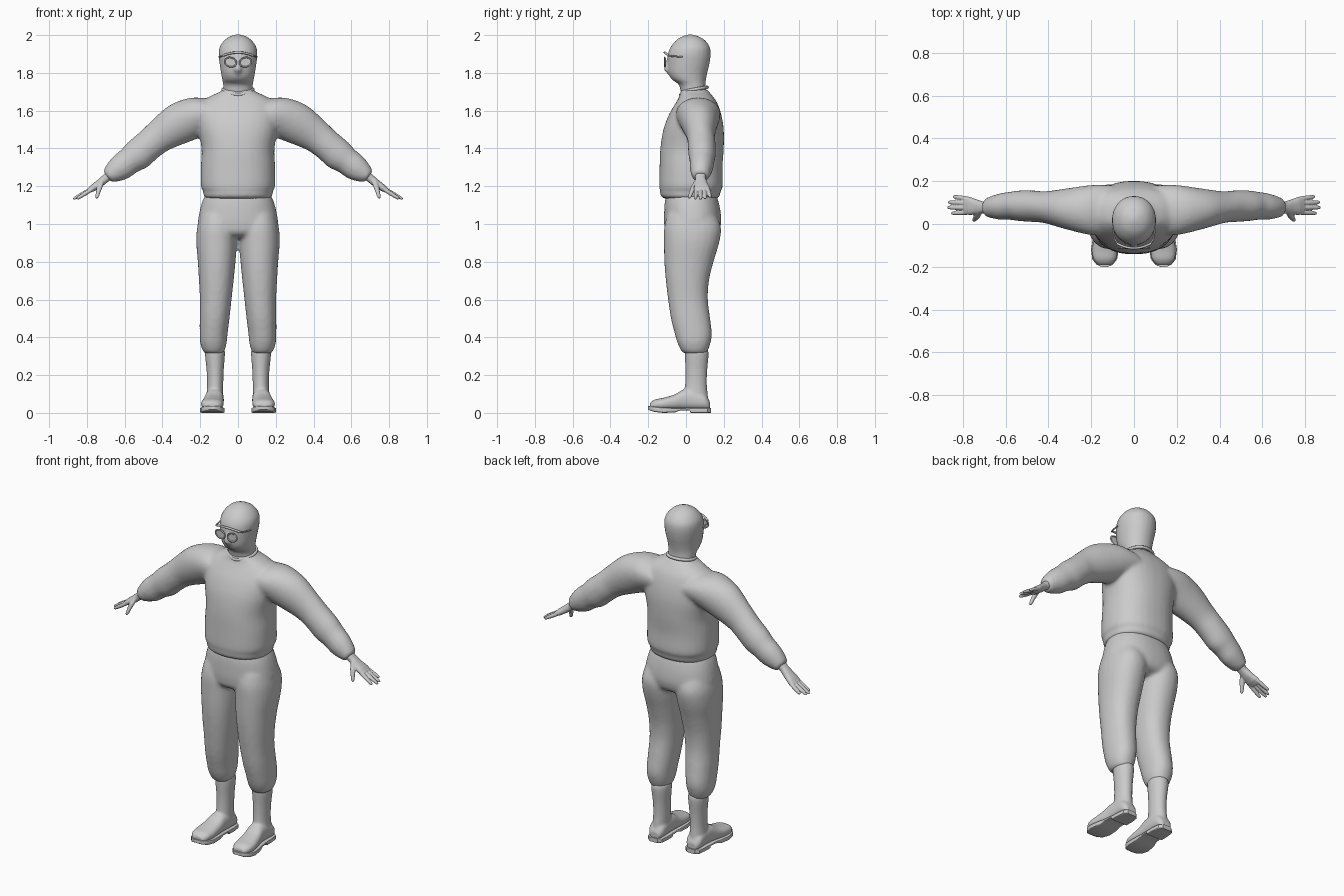
import bpy, bmesh, math
from mathutils import Vector

if "Cube" in bpy.data.objects:
    bpy.data.objects.remove(bpy.data.objects["Cube"])

grey = bpy.data.materials.new("plain_grey")
grey.use_nodes = True
grey.diffuse_color = (0.6, 0.6, 0.6, 1)
grey.node_tree.nodes["Principled BSDF"].inputs["Base Color"].default_value = (0.6, 0.6, 0.6, 1)


def loft(bm, rings, power=2.0, sides=24):
    """Skin superellipse rings given as (centre, half axis u, half axis v)."""
    rows = []
    for centre, u, v in rings:
        row = []
        for i in range(sides):
            a = math.tau * (i + 0.5) / sides
            c, s = math.cos(a), math.sin(a)
            c = math.copysign(abs(c) ** (2 / power), c)
            s = math.copysign(abs(s) ** (2 / power), s)
            row.append(bm.verts.new(Vector(centre) + Vector(u) * c + Vector(v) * s))
        rows.append(row)
    for a, b in zip(rows, rows[1:]):
        for i in range(sides):
            j = (i + 1) % sides
            bm.faces.new((a[i], a[j], b[j], b[i]))
    bm.faces.new(rows[0])
    bm.faces.new(rows[-1])


def upright(rows):
    """Rows of (z, x centre, half width, front y, back y)."""
    return [((x, (f + b) / 2, z), (w, 0, 0), (0, (b - f) / 2, 0)) for z, x, w, f, b in rows]


def lengthwise(rows):
    """Rows of (y, x centre, half width, bottom z, top z)."""
    return [((x, y, (lo + hi) / 2), (w, 0, 0), (0, 0, (hi - lo) / 2)) for y, x, w, lo, hi in rows]


def sloped(rows):
    """Rows of (x, y, z, half height, half depth) for limbs running out and down."""
    return [((x, y, z), (0.6 * h, 0, 0.8 * h), (0, d, 0)) for x, y, z, h, d in rows]


def smooth_rows(rows, steps=4):
    """Catmull-Rom refinement of a table of section values."""
    out = []
    for i in range(len(rows) - 1):
        p = [rows[max(i - 1, 0)], rows[i], rows[i + 1], rows[min(i + 2, len(rows) - 1)]]
        for k in range(steps):
            t = k / steps
            out.append(tuple(
                0.5 * (2 * b + (c - a) * t + (2 * a - 5 * b + 4 * c - d) * t * t
                       + (3 * b - a - 3 * c + d) * t ** 3) for a, b, c, d in zip(*p)))
    return out + [rows[-1]]


def finish(name, bm, voxel=0, smooth=0, mirror=False, angle=40):
    bmesh.ops.recalc_face_normals(bm, faces=bm.faces)
    mesh = bpy.data.meshes.new(name)
    bm.to_mesh(mesh)
    bm.free()
    mesh.materials.append(grey)
    obj = bpy.data.objects.new(name, mesh)
    bpy.context.collection.objects.link(obj)
    bpy.ops.object.select_all(action='DESELECT')
    obj.select_set(True)
    bpy.context.view_layer.objects.active = obj
    if voxel:
        m = obj.modifiers.new("blend", 'REMESH')
        m.mode, m.voxel_size, m.use_smooth_shade = 'VOXEL', voxel, True
        m = obj.modifiers.new("soften", 'SMOOTH')
        m.factor, m.iterations = 0.5, smooth
        for p in mesh.polygons:
            p.use_smooth = True
    else:
        bpy.ops.object.shade_smooth_by_angle(angle=math.radians(angle))
    if mirror:
        obj.modifiers.new("other_side", 'MIRROR')
    return obj


def tube(name, points, radius, closed=False, mirror=False):
    curve = bpy.data.curves.new(name, 'CURVE')
    curve.dimensions = '3D'
    curve.bevel_depth, curve.bevel_resolution = radius, 2
    curve.use_fill_caps = True
    s = curve.splines.new('POLY')
    s.points.add(len(points) - 1)
    for p, co in zip(s.points, points):
        p.co = (*co, 1)
    s.use_cyclic_u = closed
    s.use_smooth = True
    curve.materials.append(grey)
    obj = bpy.data.objects.new(name, curve)
    bpy.context.collection.objects.link(obj)
    if mirror:
        obj.modifiers.new("other_side", 'MIRROR')
    return obj


# Hooded head and neck, with nose under the mask
bm = bmesh.new()
loft(bm, upright(smooth_rows([
    (1.66, 0, .085, -.02, .12), (1.71, 0, .078, -.03, .107), (1.74, 0, .079, -.04, .104),
    (1.765, 0, .084, -.075, .106), (1.8, 0, .09, -.094, .113), (1.85, 0, .098, -.098, .125),
    (1.9, 0, .103, -.096, .131), (1.94, 0, .096, -.08, .125), (1.975, 0, .07, -.05, .098),
    (1.993, 0, .042, -.02, .066), (2.003, 0, .012, .01, .035)])), 2.1)
loft(bm, upright([(1.77, 0, .02, -.075, -.02), (1.815, 0, .026, -.117, -.04),
                  (1.835, 0, .02, -.117, -.04), (1.88, 0, .01, -.1, -.04)]))
finish("hooded_head", bm, .008, 4)

# Glasses: rims, lenses, brow bar and temples
rim = [(.04 + .031 * math.cos(a) + .004 * math.sin(a),
        -.112 + .035 * max(0, .04 + .031 * math.cos(a) - .03),
        1.857 + .025 * math.sin(a)) for a in (math.tau * i / 24 for i in range(24))]
tube("lens_rim", rim, .004, True, True)
bm = bmesh.new()
bm.faces.new([bm.verts.new(p) for p in rim])
finish("lens", bm, mirror=True)
tube("brow_bar", [(.079 * t / 6, -.113 + .022 * (t / 6) ** 2, 1.908 - .016 * (t / 6) ** 2)
                  for t in range(-6, 7)], .006)
tube("temple", [(.077, -.093, 1.892), (.09, -.07, 1.888), (.1, -.02, 1.885)], .004, mirror=True)

# Sweater: torso with both sleeves blended in
bm = bmesh.new()
loft(bm, upright(smooth_rows([
    (1.135, 0, .172, -.12, .165), (1.15, 0, .183, -.135, .18), (1.175, 0, .184, -.137, .183),
    (1.2, 0, .197, -.142, .195), (1.3, 0, .197, -.14, .193), (1.4, 0, .193, -.136, .2),
    (1.5, 0, .212, -.12, .2), (1.58, 0, .22, -.09, .187), (1.64, 0, .2, -.055, .166),
    (1.675, 0, .15, -.035, .143), (1.7, 0, .095, -.03, .122), (1.715, 0, .08, -.025, .11)])),
    2.3, 32)
sleeve = smooth_rows([
    (.1, .065, 1.585, .1, .115), (.19, .065, 1.578, .112, .118), (.3, .07, 1.535, .113, .098),
    (.41, .078, 1.468, .09, .075), (.47, .083, 1.42, .083, .074), (.53, .085, 1.368, .084, .072),
    (.575, .085, 1.335, .073, .066), (.62, .082, 1.3, .07, .062), (.66, .079, 1.272, .056, .053),
    (.692, .077, 1.25, .038, .042)])
for side in (1, -1):
    loft(bm, [((side * c[0], c[1], c[2]), (side * u[0], 0, u[2]), v)
              for c, u, v in sloped(sleeve)])
finish("sweater", bm, .011, 5)
tube("collar", [(.079 * math.cos(a), .042 + .07 * math.sin(a),
                 1.712 + .012 * math.sin(a) - .016 * max(0, -math.sin(a)) ** 4)
                for a in (math.tau * i / 32 for i in range(32))], .009, True)

# Trousers: hips and two legs blended together
bm = bmesh.new()
loft(bm, upright(smooth_rows([
    (1.17, 0, .165, -.1, .155), (1.12, 0, .189, -.112, .172), (1.06, 0, .205, -.116, .184),
    (1.0, 0, .213, -.116, .186), (.95, 0, .2, -.105, .165), (.925, 0, .15, -.06, .1)])), 2.3, 32)
leg = smooth_rows([
    (1.05, .105, .095, -.1, .16), (.98, .11, .107, -.116, .186), (.9, .113, .108, -.117, .176),
    (.8, .113, .1, -.115, .146), (.7, .115, .092, -.107, .122), (.6, .118, .084, -.095, .116),
    (.5, .124, .079, -.08, .128), (.42, .129, .074, -.06, .137), (.37, .13, .07, -.045, .13),
    (.33, .129, .058, -.026, .116), (.315, .127, .048, -.01, .108)])
for side in (1, -1):
    loft(bm, upright([(z, side * x, w, f, b) for z, x, w, f, b in leg]), 2.2)
finish("trousers", bm, .011, 4)

# Boots: shaft and foot, then a stepped sole with a heel
bm = bmesh.new()
loft(bm, upright(smooth_rows([
    (.34, .122, .05, -.005, .113), (.31, .122, .053, -.007, .12), (.22, .121, .045, -.003, .112),
    (.14, .121, .043, -.006, .111), (.06, .125, .046, -.02, .12)])))
loft(bm, lengthwise(smooth_rows([
    (.126, .124, .03, .015, .06), (.1, .124, .047, .015, .1), (.04, .124, .049, .015, .125),
    (-.01, .126, .05, .015, .125), (-.06, .131, .055, .015, .098), (-.12, .136, .06, .015, .08),
    (-.165, .137, .053, .015, .071), (-.19, .137, .033, .015, .054)])), 2.4)
finish("boot", bm, .007, 4, True)
bm = bmesh.new()
loft(bm, lengthwise([
    (.132, .124, .028, 0, .026), (.115, .124, .047, 0, .026), (.07, .124, .053, 0, .026),
    (.025, .125, .053, 0, .026), (.018, .125, .053, .014, .026), (-.03, .129, .055, .013, .026),
    (-.06, .132, .06, .002, .027), (-.12, .136, .065, 0, .028), (-.165, .137, .058, .005, .033),
    (-.19, .137, .038, .012, .036), (-.2, .137, .015, .018, .036)]), 8)
finish("boot_sole", bm, mirror=True, angle=35)

# Hands: palm, four fingers and a thumb
bm = bmesh.new()
loft(bm, sloped([(.67, .077, 1.268, .026, .031), (.705, .077, 1.238, .022, .027),
                 (.735, .08, 1.213, .021, .034), (.765, .084, 1.192, .019, .042),
                 (.79, .086, 1.176, .013, .042)]), 2.4)
fingers = [((.78, .118, 1.18), (.845, .128, 1.143)), ((.78, .097, 1.183), (.868, .102, 1.134)),
           ((.78, .076, 1.183), (.872, .077, 1.132)), ((.775, .054, 1.183), (.853, .05, 1.133))]
for root, tip in fingers:
    root, tip = Vector(root), Vector(tip)
    loft(bm, sloped([(*root.lerp(tip, t), r, r) for t, r in
                     ((-.1, .011), (.4, .0115), (.8, .0095), (.95, .0075), (1, .004))]), sides=12)
loft(bm, [(c, (r, 0, 0), (0, r, 0)) for c, r in
          (((.722, .066, 1.235), .017), ((.731, .043, 1.2), .016), ((.74, .028, 1.168), .012),
           ((.746, .02, 1.145), .01), ((.748, .017, 1.135), .005))], sides=12)
finish("hand", bm, .0035, 2, True)
